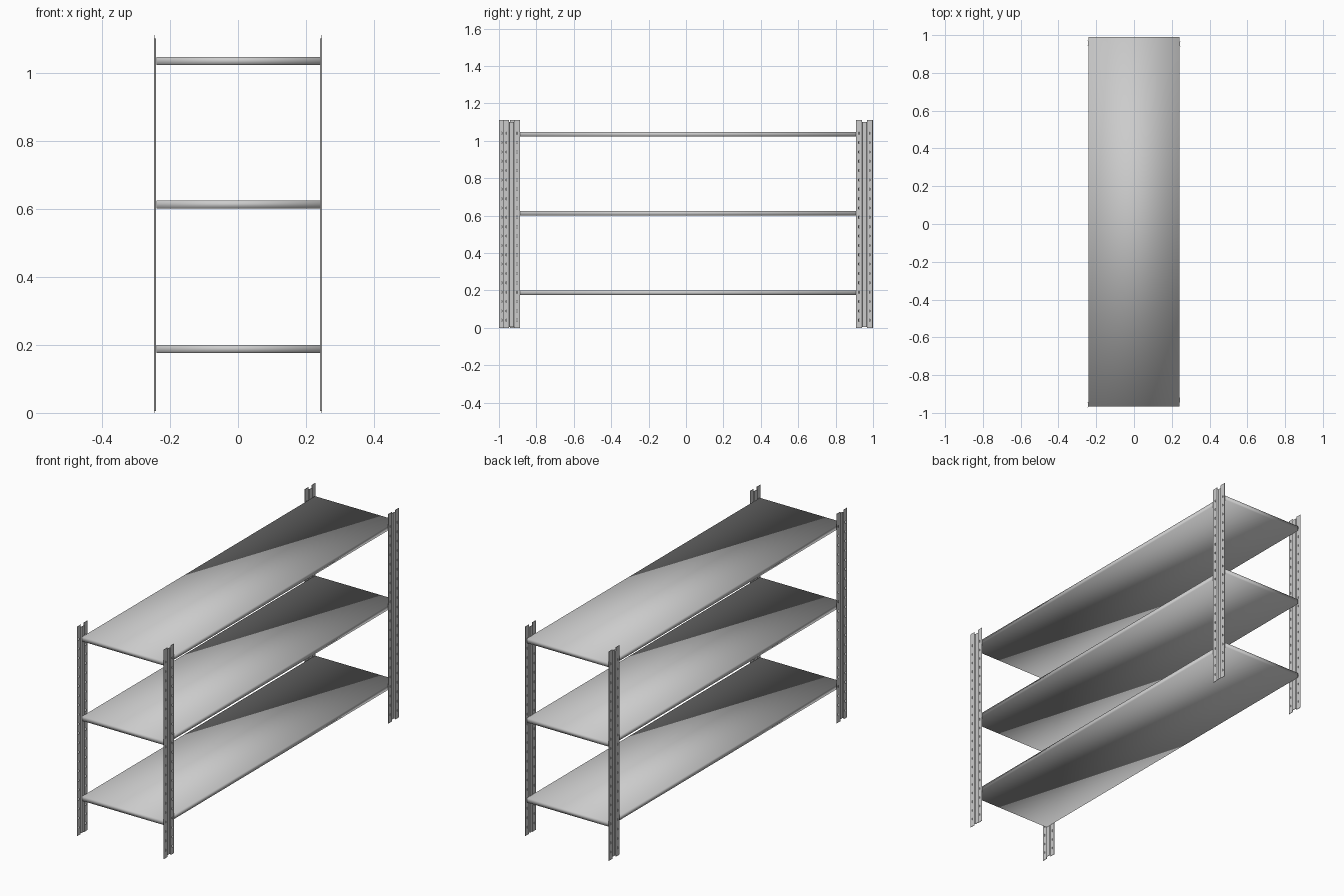
import bpy, bmesh

if "Cube" in bpy.data.objects:
    bpy.data.objects.remove(bpy.data.objects["Cube"])

HEIGHT = 1.112
SHEET = 0.002      # sheet metal thickness
FOLD = 0.0045      # depth of the central groove


def make_object(name, bm):
    mesh = bpy.data.meshes.new(name)
    bm.to_mesh(mesh)
    bm.free()
    obj = bpy.data.objects.new(name, mesh)
    bpy.context.collection.objects.link(obj)
    return obj


# Folded upright: a grid sheet with slots and end notches left out
def make_post(name, side, y_pos):
    profile = [(-0.044, 0), (-0.031, 0), (-0.027, 0), (-0.014, 0), (-0.011, 1),
               (0.011, 1), (0.014, 0), (0.027, 0), (0.031, 0), (0.044, 0)]
    slot_columns = (1, 7)
    notch_columns = (3, 4, 5)
    levels = [(0.0, "notch"), (0.006, "plain")]
    z = 0.035
    while z < HEIGHT - 0.03:
        levels += [(z, "slot"), (z + 0.012, "plain")]
        z += 0.05
    levels += [(HEIGHT - 0.011, "notch"), (HEIGHT, "end")]

    bm = bmesh.new()
    rows = [[bm.verts.new((side * (0.246 - f * FOLD), y_pos + y, z))
             for y, f in profile] for z, kind in levels]
    for r in range(len(levels) - 1):
        kind = levels[r][1]
        for c in range(len(profile) - 1):
            if kind == "slot" and c in slot_columns:
                continue
            if kind == "notch" and c in notch_columns:
                continue
            bm.faces.new((rows[r][c], rows[r][c + 1],
                          rows[r + 1][c + 1], rows[r + 1][c]))
    loose = [v for v in bm.verts if not v.link_faces]
    bmesh.ops.delete(bm, geom=loose, context='VERTS')
    bmesh.ops.recalc_face_normals(bm, faces=bm.faces)
    obj = make_object(name, bm)
    mod = obj.modifiers.new("thickness", 'SOLIDIFY')
    mod.thickness = SHEET
    mod.offset = 0


make_post("front_left_post", -1, -0.956)
make_post("front_right_post", 1, -0.932)
make_post("back_left_post", -1, 0.956)
make_post("back_right_post", 1, 0.954)


# Shelf boards, softly shaded across their edges
def make_shelf(name, top):
    size = (0.482, 1.956, 0.024)
    bm = bmesh.new()
    bmesh.ops.create_cube(bm, size=1)
    bmesh.ops.scale(bm, vec=size, verts=bm.verts)
    bmesh.ops.translate(bm, vec=(0.001, 0.012, top - size[2] / 2), verts=bm.verts)
    for face in bm.faces:
        face.smooth = True
    make_object(name, bm)


for name, top in (("bottom_shelf", 0.2), ("middle_shelf", 0.625), ("top_shelf", 1.047)):
    make_shelf(name, top)
